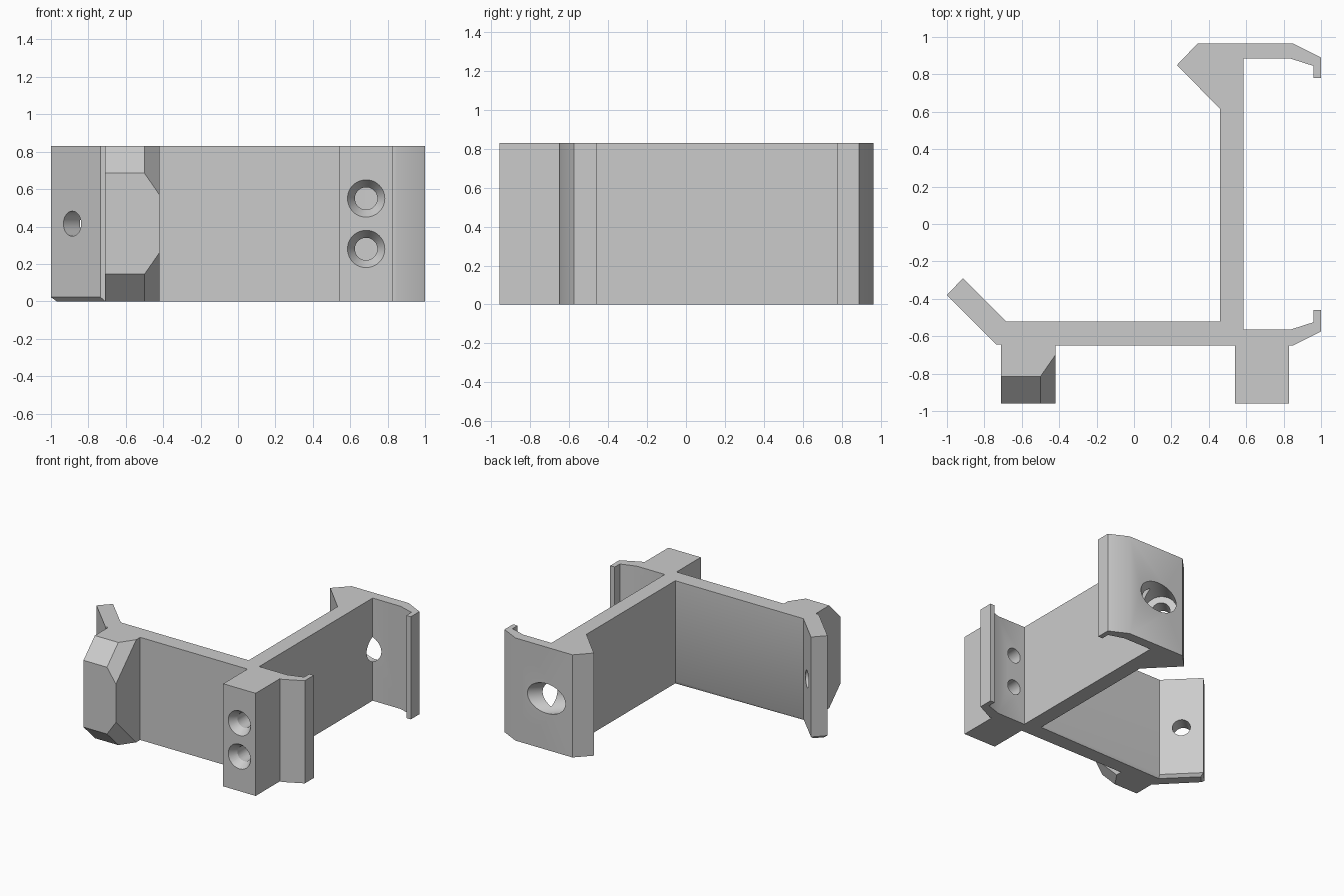
import bpy, bmesh
from mathutils import Vector

if "Cube" in bpy.data.objects:
    bpy.data.objects.remove(bpy.data.objects["Cube"], do_unlink=True)

HEIGHT = 0.83
MID = HEIGHT / 2

grey = bpy.data.materials.new("plain grey")
grey.use_nodes = True
COLOUR = (0.6, 0.6, 0.6, 1)
grey.diffuse_color = COLOUR
grey.node_tree.nodes["Principled BSDF"].inputs["Base Color"].default_value = COLOUR


def finish(bm, name):
    bmesh.ops.recalc_face_normals(bm, faces=bm.faces)
    mesh = bpy.data.meshes.new(name)
    bm.to_mesh(mesh)
    bm.free()
    mesh.materials.append(grey)
    obj = bpy.data.objects.new(name, mesh)
    bpy.context.collection.objects.link(obj)
    return obj


def extrude(points):
    """Upright prism from a plan outline."""
    bm = bmesh.new()
    face = bm.faces.new([bm.verts.new((x, y, 0)) for x, y in points])
    top = bmesh.ops.extrude_face_region(bm, geom=[face])["geom"]
    verts = [v for v in top if isinstance(v, bmesh.types.BMVert)]
    bmesh.ops.translate(bm, verts=verts, vec=(0, 0, HEIGHT))
    bmesh.ops.recalc_face_normals(bm, faces=bm.faces)
    return bm


def drill(target, start, end, r1, r2):
    """Cut a round or conical hole between two points."""
    start, end = Vector(start), Vector(end)
    axis = end - start
    bm = bmesh.new()
    bmesh.ops.create_cone(bm, cap_ends=True, segments=48, radius1=r1,
                          radius2=r2, depth=axis.length)
    bm.transform(axis.to_track_quat("Z", "Y").to_matrix().to_4x4())
    bmesh.ops.translate(bm, verts=bm.verts, vec=(start + end) / 2)
    cutter = finish(bm, "hole_cutter")
    cutter.hide_render = True
    mod = target.modifiers.new("hole", "BOOLEAN")
    mod.operation, mod.solver, mod.object = "DIFFERENCE", "EXACT", cutter
    bpy.context.view_layer.objects.active = target
    bpy.ops.object.modifier_apply(modifier=mod.name)
    bpy.data.objects.remove(cutter, do_unlink=True)


# Frame: two walls, two clip lips, angled arm and screw block
arm = [(0.46, -0.52), (-0.685, -0.52), (-0.915, -0.29), (-1, -0.38), (-0.735, -0.645)]
wall = [(0.585, -0.565), (0.585, 0.885)]
outline = [(-0.71, -0.65), (0.54, -0.65), (0.54, -0.96), (0.83, -0.96), (0.83, -0.65),
           (0.85, -0.65), (1, -0.575), (1, -0.46), (0.96, -0.46), (0.96, -0.525),
           (0.835, -0.565), *wall, (0.835, 0.885), (0.96, 0.845), (0.96, 0.78),
           (1, 0.78), (1, 0.89), (0.85, 0.965), (0.34, 0.965), (0.23, 0.85),
           (0.46, 0.615), *arm, (-0.71, -0.645)]
bm = extrude(outline)

# Small chamfer along the lower inner edges and around the arm
runs = [{a, b} for path in (arm, wall) for a, b in zip(path, path[1:])]


def plan(v):
    return (round(v.co.x, 3), round(v.co.y, 3))


lower = [e for e in bm.edges if all(v.co.z < 0.001 for v in e.verts)
         and {plan(v) for v in e.verts} in runs]
bmesh.ops.bevel(bm, geom=lower, offset=0.022, segments=1, affect="EDGES")
frame = finish(bm, "frame")

# Countersunk screw holes in the front block
for z in (0.28, 0.55):
    drill(frame, (0.685, -1.0, z), (0.685, -0.5, z), 0.06, 0.06)
    drill(frame, (0.685, -0.98, z), (0.685, -0.9, z), 0.113, 0.06)

# Diagonal screw hole through arm and rear hook, with a wide rear pocket
diagonal = Vector((1, 1, 0)).normalized()
seat = Vector((0.344, 0.736, MID))
drill(frame, seat - diagonal * 2, seat + diagonal * 0.2, 0.067, 0.067)
drill(frame, seat + diagonal * 0.12, seat + diagonal * 0.6, 0.12, 0.12)

# Foot: block with sloped ends and clipped corners
bm = extrude([(-0.71, -0.96), (-0.42, -0.96), (-0.42, -0.65), (-0.71, -0.65)])
for side in (1, -1):
    corner = (-0.5, -0.96, MID + side * 0.27)
    for slant in (0, 1.44):
        bmesh.ops.bisect_plane(bm, geom=bm.verts[:] + bm.edges[:] + bm.faces[:],
                               plane_co=corner, plane_no=(slant, -1, side),
                               clear_outer=True)
        bmesh.ops.holes_fill(bm, edges=[e for e in bm.edges if e.is_boundary])
foot = finish(bm, "front_foot")

# Smooth hole walls, sharp edges elsewhere
for obj in (frame, foot):
    bpy.ops.object.select_all(action="DESELECT")
    obj.select_set(True)
    bpy.context.view_layer.objects.active = obj
    bpy.ops.object.shade_smooth_by_angle(angle=0.5)
